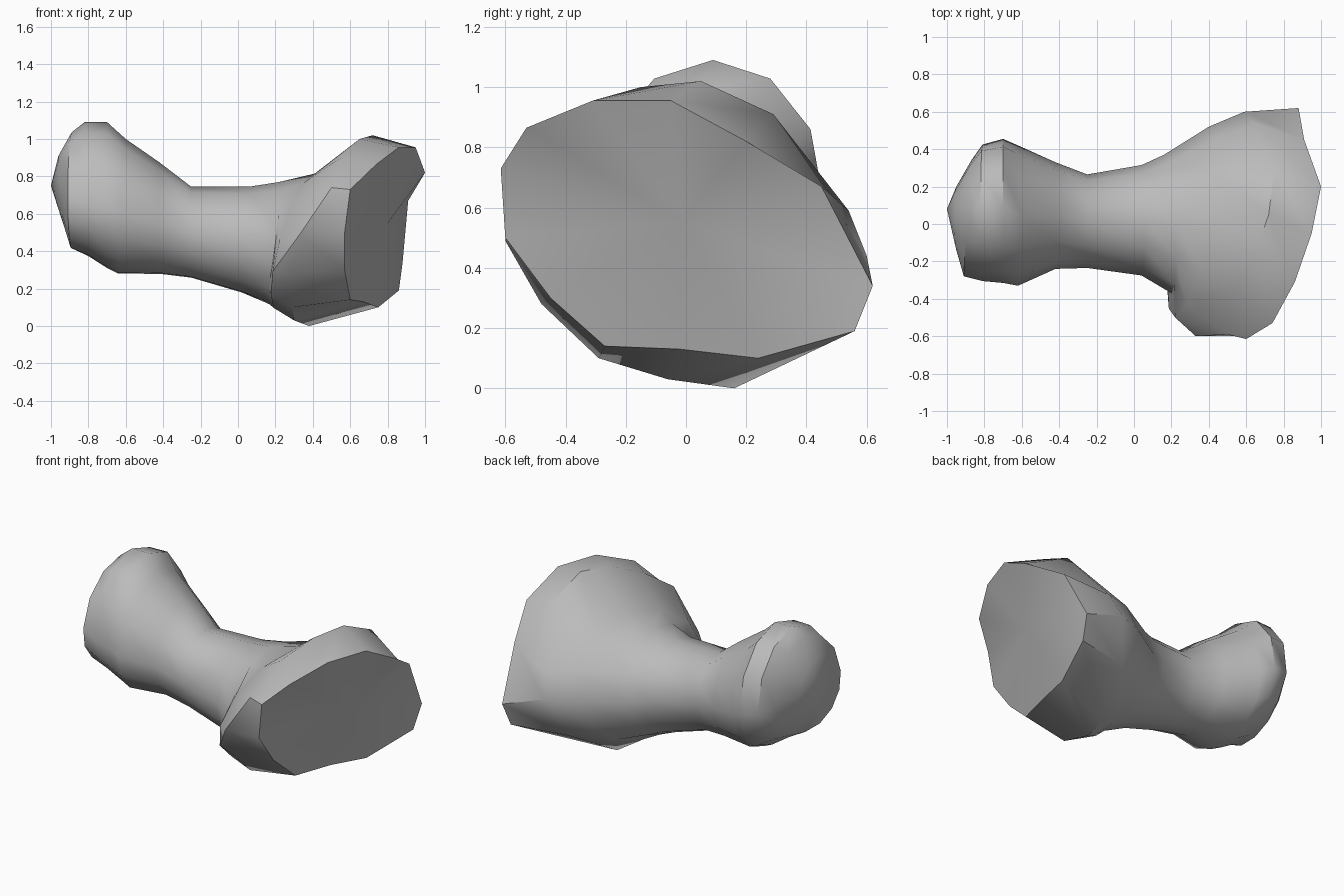
import bpy, bmesh, math

# Ring order: front, over the top, back, underneath
ANGLES = [0, 30, 60, 90, 120, 150, 180, 210, 235, 260, 285, 310, 335]
SIDES = len(ANGLES)


def oval(cx, cy, cz, ry, rz_up, rz_down, lean_y=0.0, lean_z=0.0, shear=0.0):
    """Ring across the shaft; leans push parts of it along x."""
    ring = []
    for deg in ANGLES:
        c, s = -math.cos(math.radians(deg)), math.sin(math.radians(deg))
        rz = rz_up if s > 0 else rz_down
        ring.append((cx + lean_y * c + lean_z * s, cy + ry * c + shear * s, cz + rz * s))
    return ring


# Slanted end face of the broad head
face_rim = [(0.60, -0.615, 0.73), (0.74, -0.53, 0.865), (0.86, -0.31, 0.955),
            (0.95, -0.05, 0.955), (1.0, 0.20, 0.82), (0.91, 0.45, 0.67),
            (0.88, 0.62, 0.34), (0.86, 0.56, 0.19), (0.75, 0.24, 0.10),
            (0.67, -0.02, 0.13), (0.60, -0.27, 0.14), (0.57, -0.45, 0.30),
            (0.57, -0.60, 0.50)]

# Shoulder just behind the end face
shoulder = [(0.50, -0.59, 0.74), (0.55, -0.36, 0.90), (0.65, -0.15, 1.0),
            (0.72, 0.05, 1.02), (0.75, 0.29, 0.91), (0.64, 0.54, 0.59),
            (0.59, 0.60, 0.44), (0.50, 0.49, 0.19), (0.38, 0.16, 0.0),
            (0.30, -0.06, 0.03), (0.29, -0.29, 0.10), (0.29, -0.48, 0.28),
            (0.33, -0.60, 0.49)]

# Flare, neck and knob, running towards -x
rings = [
    face_rim,
    shoulder,
    oval(0.31, 0.01, 0.445, 0.51, 0.37, 0.36, 0.09, 0.10),
    oval(0.18, 0.0, 0.445, 0.37, 0.325, 0.32, -0.02, 0.04),
    oval(0.04, 0.02, 0.46, 0.295, 0.285, 0.285, 0.0, 0.02),
    oval(-0.25, 0.015, 0.50, 0.25, 0.245, 0.245),
    oval(-0.42, 0.045, 0.555, 0.285, 0.32, 0.28),
    oval(-0.62, 0.045, 0.60, 0.375, 0.40, 0.325, 0.0, 0.02),
    oval(-0.70, 0.07, 0.63, 0.385, 0.46, 0.325, 0.0, 0.0, 0.02),
    oval(-0.81, 0.06, 0.65, 0.365, 0.44, 0.28, 0.0, -0.01, 0.03),
    oval(-0.89, 0.03, 0.69, 0.31, 0.345, 0.28, 0.02, 0.0, 0.04),
    oval(-0.95, 0.03, 0.73, 0.17, 0.18, 0.17, 0.0, -0.01),
]

bm = bmesh.new()
loops = [[bm.verts.new(p) for p in ring] for ring in rings]
for a, b in zip(loops, loops[1:]):
    for k in range(SIDES):
        n = (k + 1) % SIDES
        bm.faces.new((a[k], a[n], b[n], b[k]))

# Fans close both ends
for loop, centre in ((loops[0], (0.80, -0.01, 0.55)), (loops[-1], (-1.0, 0.08, 0.75))):
    hub = bm.verts.new(centre)
    for k in range(SIDES):
        bm.faces.new((loop[k], loop[(k + 1) % SIDES], hub))
bmesh.ops.recalc_face_normals(bm, faces=bm.faces)

mesh = bpy.data.meshes.new("bone_piece")
bm.to_mesh(mesh)
bm.free()
bone = bpy.data.objects.new("bone_piece", mesh)
bpy.context.collection.objects.link(bone)

grey = bpy.data.materials.new("plain grey")
grey.diffuse_color = (0.5, 0.5, 0.5, 1)
mesh.materials.append(grey)

bpy.context.view_layer.objects.active = bone
bone.select_set(True)
bpy.ops.object.shade_smooth_by_angle(angle=math.radians(40))
